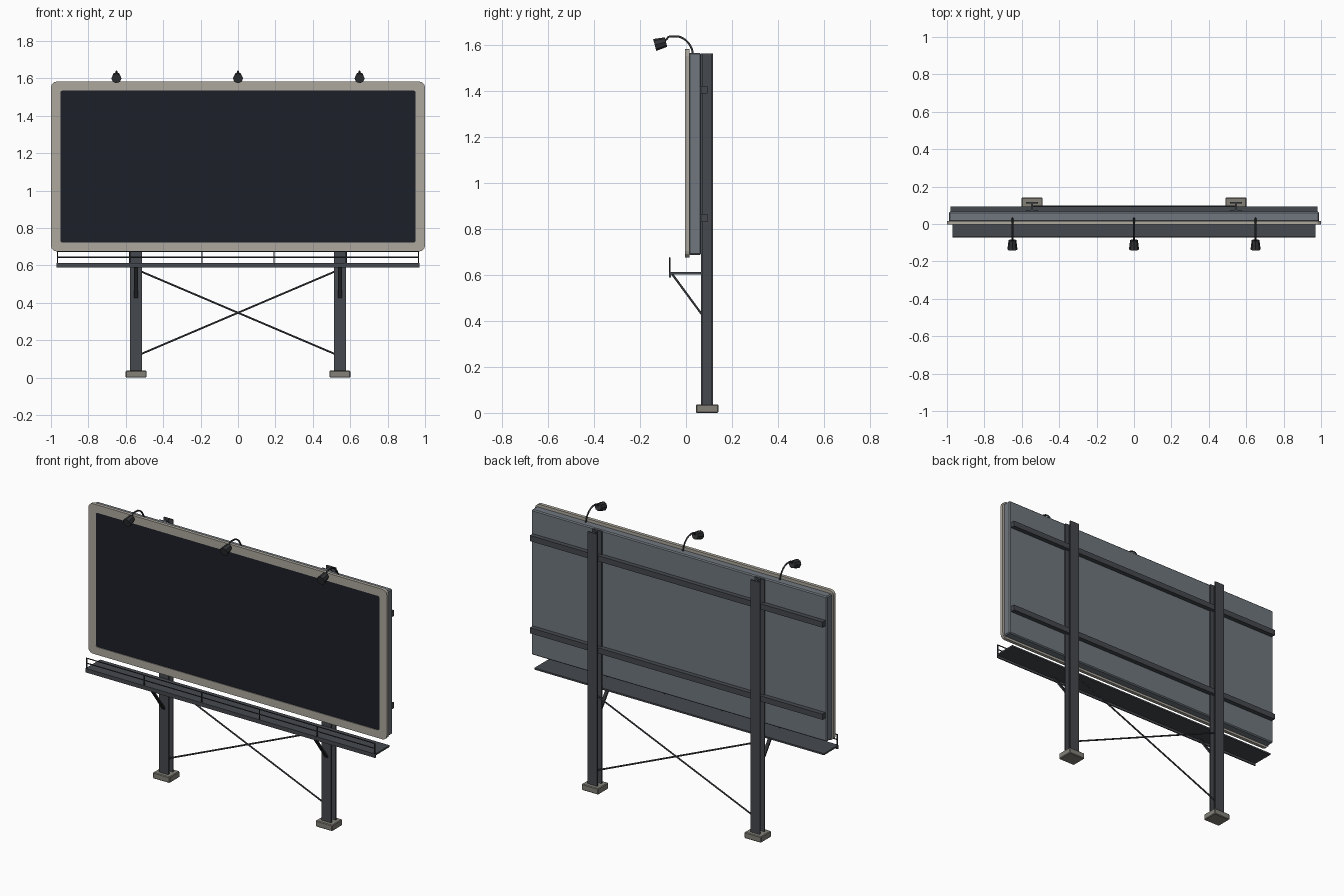
import bpy, bmesh, math
from mathutils import Vector

if "Cube" in bpy.data.objects:
    bpy.data.objects.remove(bpy.data.objects["Cube"])


def mat(name, col):
    m = bpy.data.materials.new(name)
    m.diffuse_color = (*col, 1)
    m.use_nodes = True
    m.node_tree.nodes["Principled BSDF"].inputs["Base Color"].default_value = m.diffuse_color
    return m


STEEL = mat("steel", (0.06, 0.066, 0.076))
DARK = mat("dark_steel", (0.03, 0.033, 0.036))
CABINET = mat("cabinet_grey", (0.16, 0.185, 0.21))
TRIM = mat("trim_beige", (0.42, 0.39, 0.34))
SCREEN = mat("screen_dark", (0.012, 0.014, 0.022))
CONCRETE = mat("concrete", (0.23, 0.22, 0.19))


def finish(name, bm, m):
    bmesh.ops.recalc_face_normals(bm, faces=bm.faces[:])
    me = bpy.data.meshes.new(name)
    bm.to_mesh(me)
    bm.free()
    me.materials.append(m)
    ob = bpy.data.objects.new(name, me)
    bpy.context.collection.objects.link(ob)
    return ob


def box(name, lo, hi, m, bevel=0):
    bm = bmesh.new()
    bmesh.ops.create_cube(bm, size=1)
    lo, hi = Vector(lo), Vector(hi)
    for v in bm.verts:
        v.co = (lo + hi) / 2 + v.co * (hi - lo)
    if bevel:
        bmesh.ops.bevel(bm, geom=bm.edges[:], offset=bevel, segments=1, affect='EDGES')
    return finish(name, bm, m)


def cone(name, a, b, r1, r2, m, sides=8):
    a, b = Vector(a), Vector(b)
    bm = bmesh.new()
    bmesh.ops.create_cone(bm, cap_ends=True, segments=sides, radius1=r1, radius2=r2, depth=(b - a).length)
    q = (b - a).to_track_quat('Z', 'Y')
    for v in bm.verts:
        v.co = q @ v.co + (a + b) / 2
    return finish(name, bm, m)


def prism(name, pts, vec, m):
    bm = bmesh.new()
    f = bm.faces.new([bm.verts.new(p) for p in pts])
    r = bmesh.ops.extrude_face_region(bm, geom=[f])
    for v in r["geom"]:
        if isinstance(v, bmesh.types.BMVert):
            v.co += Vector(vec)
    # put the starting cap back if extrusion removed it
    if not f.is_valid:
        bmesh.ops.holes_fill(bm, edges=bm.edges[:], sides=0)
    return finish(name, bm, m)


def rounded(w, z0, z1, r, n=3):
    pts = []
    for k, (cx, cz) in enumerate([(w - r, z1 - r), (-w + r, z1 - r), (-w + r, z0 + r), (w - r, z0 + r)]):
        for i in range(n + 1):
            a = math.pi / 2 * (k + i / n)
            pts.append((cx + r * math.cos(a), cz + r * math.sin(a)))
    return pts


# cabinet, screen
box("cabinet", (-0.99, 0.012, 0.687), (0.99, 0.066, 1.566), CABINET, 0.006)
prism("screen", [(x, 0.0, z) for x, z in rounded(0.952, 0.72, 1.537, 0.012)], (0, 0.013, 0), SCREEN)

# rounded trim frame: four loops around, bridged with quads
bm = bmesh.new()
out, inn = rounded(1.0, 0.675, 1.583, 0.03), rounded(0.95, 0.722, 1.535, 0.012)
loops = [[bm.verts.new((x, y, z)) for x, z in pts]
         for pts, y in ((out, 0.016), (out, -0.004), (inn, -0.004), (inn, 0.016))]
n = len(out)
for k in range(4):
    A, B = loops[k], loops[(k + 1) % 4]
    for i in range(n):
        j = (i + 1) % n
        bm.faces.new((A[i], A[j], B[j], B[i]))
finish("trim_frame", bm, TRIM)

# rear stringers
for name, z in (("lower_stringer", 0.847), ("upper_stringer", 1.405)):
    box(name, (-0.98, 0.064, z - 0.017), (0.98, 0.094, z + 0.017), STEEL)

# posts with footings and catwalk brackets
PX = 0.545
half = [(0.032, 0.066), (0.032, 0.075), (0.006, 0.075), (0.006, 0.109), (0.032, 0.109), (0.032, 0.118)]
profile = half + [(-x, y) for x, y in reversed(half)]
for side, s in (("left", -1), ("right", 1)):
    x = s * PX
    prism(side + "_post", [(x + px, py, 0.03) for px, py in profile], (0, 0, 1.533), STEEL)
    box(side + "_footing", (x - 0.056, 0.043, 0), (x + 0.056, 0.141, 0.037), CONCRETE, 0.004)
    prism(side + "_catwalk_strut", [(x - 0.01, -0.068, 0.606), (x - 0.01, -0.056, 0.606),
                                    (x - 0.01, 0.068, 0.437), (x - 0.01, 0.068, 0.422)], (0.02, 0, 0), DARK)
    # diagonal bracing
    cone(side + "_cross_brace", (x, 0.095, 0.115), (-x, 0.095, 0.579), 0.005, 0.005, STEEL, 6)

# catwalk
box("catwalk_deck", (-0.97, -0.068, 0.602), (0.97, 0.066, 0.612), STEEL)
box("catwalk_lip", (-0.97, -0.073, 0.588), (0.97, -0.066, 0.612), STEEL)
for name, z in (("middle_rail", 0.644), ("top_rail", 0.674)):
    cone(name, (-0.967, -0.07, z), (0.967, -0.07, z), 0.0035, 0.0035, DARK, 6)
for i in range(6):
    x = -0.965 + i * 0.386
    cone(f"rail_post_{i + 1}", (x, -0.07, 0.6), (x, -0.07, 0.675), 0.0035, 0.0035, DARK, 6)

# lamps on curved arms
for i, x in enumerate((-0.65, 0, 0.65)):
    cu = bpy.data.curves.new(f"lamp_arm_{i + 1}", 'CURVE')
    cu.dimensions = '3D'
    cu.bevel_depth = 0.005
    cu.bevel_resolution = 1
    cu.resolution_u = 8
    cu.use_fill_caps = True
    sp = cu.splines.new('BEZIER')
    path = [(0.03, 1.56, 0.0, 0.03), (-0.045, 1.638, 0.045, 0.0), (-0.09, 1.621, 0.018, -0.012)]
    sp.bezier_points.add(len(path) - 1)
    for p, (y, z, ty, tz) in zip(sp.bezier_points, path):
        dy, dz = (-ty, tz)
        p.co = (x, y, z)
        p.handle_left = (x, y - dy, z - dz)
        p.handle_right = (x, y + dy, z + dz)
    cu.materials.append(DARK)
    bpy.context.collection.objects.link(bpy.data.objects.new(f"lamp_arm_{i + 1}", cu))
    cone(f"lamp_head_{i + 1}", (x, -0.087, 1.613), (x, -0.136, 1.600), 0.021, 0.027, DARK, 8)
